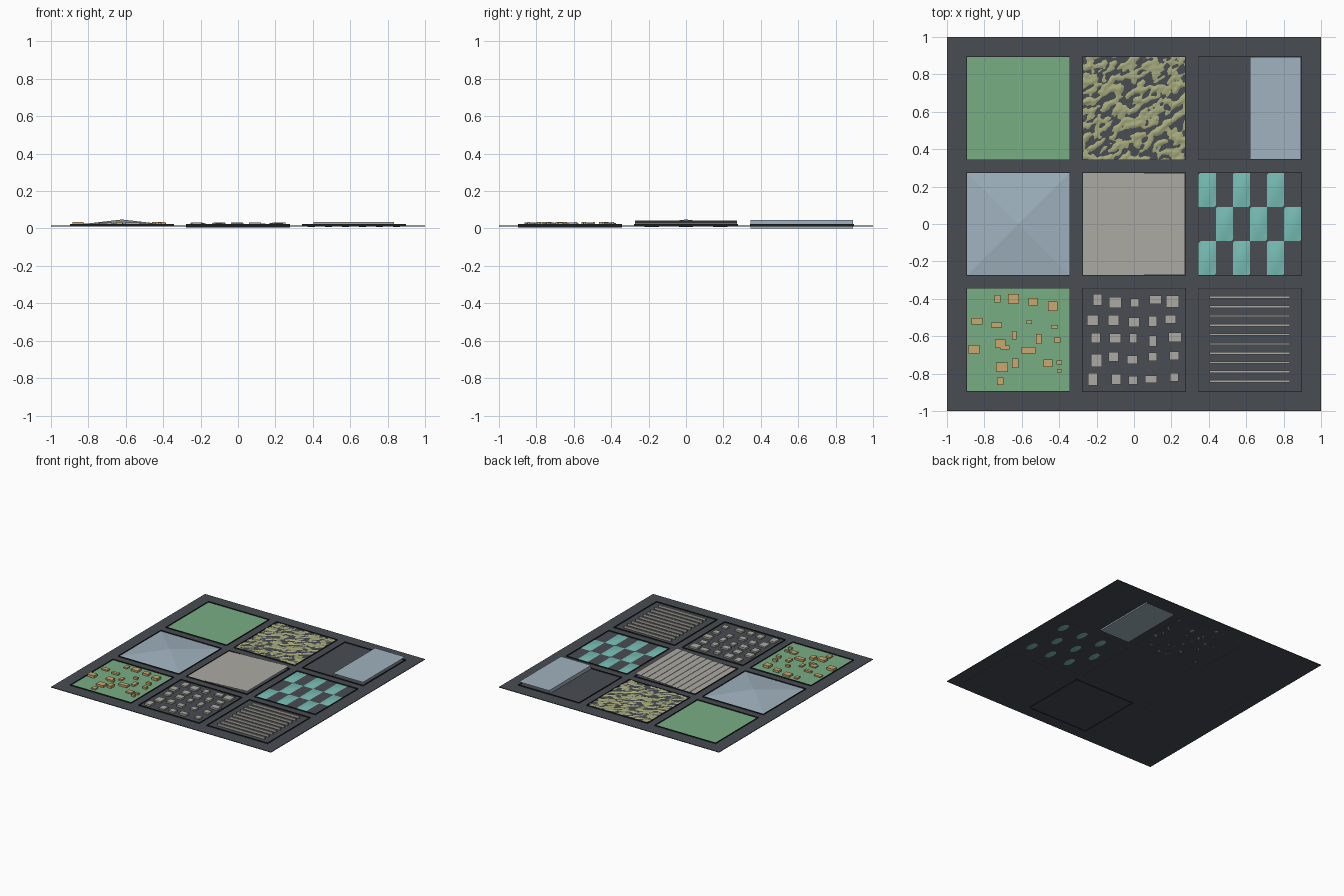
import bpy, bmesh, math
from mathutils import Vector, noise

cube = bpy.data.objects.get("Cube")
if cube:
    bpy.data.objects.remove(cube, do_unlink=True)


def material(name, r, g, b):
    lin = [((c / 255 + 0.055) / 1.055) ** 2.4 for c in (r, g, b)] + [1.0]
    m = bpy.data.materials.new(name)
    m.use_nodes = True
    m.diffuse_color = lin
    m.node_tree.nodes["Principled BSDF"].inputs["Base Color"].default_value = lin
    return m


slate = material("slate", 72, 76, 82)
charcoal = material("charcoal", 40, 42, 46)
blue = material("pale_blue", 160, 178, 191)
grey = material("warm_grey", 172, 170, 163)
teal = material("teal", 120, 190, 182)
olive = material("olive", 166, 170, 124)
sand = material("sand", 202, 170, 110)
green = material("green", 120, 174, 132)

TOP, BOTTOM = 0.016, 0.011      # ground slab
PITCH, HALF = 0.62, 0.274       # tile spacing and half size


def finish(name, bm, mat, smooth=False):
    me = bpy.data.meshes.new(name)
    bm.to_mesh(me)
    bm.free()
    me.materials.append(mat)
    if smooth:
        me.shade_smooth()
    ob = bpy.data.objects.new(name, me)
    bpy.context.collection.objects.link(ob)
    return ob


def add_box(bm, x, y, w, d, z0, z1):
    vs = bmesh.ops.create_cube(bm, size=1)["verts"]
    bmesh.ops.scale(bm, vec=(w, d, z1 - z0), verts=vs)
    bmesh.ops.translate(bm, vec=(x, y, (z0 + z1) / 2), verts=vs)


def boxes(name, items, mat):
    """items: (x, y, width, depth, bottom, top)"""
    bm = bmesh.new()
    for it in items:
        add_box(bm, *it)
    return finish(name, bm, mat)


def strip(name, profile, cy, mat):
    """Sheet with an x-z profile, stretched along y over one tile."""
    bm = bmesh.new()
    rows = [[bm.verts.new((x, cy + s * HALF, z)) for s in (-1, 1)] for x, z in profile]
    for a, b in zip(rows, rows[1:]):
        bm.faces.new((a[0], b[0], b[1], a[1]))
    return finish(name, bm, mat)


def height_sheet(name, cx, cy, n, func, mat, smooth):
    """Grid sheet whose height is func(u, v), with u and v from 0 to 1."""
    bm = bmesh.new()
    bmesh.ops.create_grid(bm, x_segments=n, y_segments=n, size=HALF)
    for v in bm.verts:
        v.co.z = func(v.co.x / HALF / 2 + 0.5, v.co.y / HALF / 2 + 0.5)
        v.co.x += cx
        v.co.y += cy
    return finish(name, bm, mat, smooth)


# Ground slab
boxes("ground_slab", [(0, 0, 2, 2, BOTTOM, TOP)], slate)

# Thin border walls around every tile
T = 0.003
for i, col in enumerate(("left", "middle", "right")):
    for j, row in enumerate(("front", "centre", "back")):
        cx, cy = (i - 1) * PITCH, (j - 1) * PITCH
        z0 = 0.006 if (i, j) == (1, 0) else BOTTOM
        z1, e = 0.024, HALF + T / 2
        walls = [(cx, cy + s * e, 2 * e + T, T, z0, z1) for s in (-1, 1)]
        walls += [(cx + s * e, cy, T, 2 * e - T, z0, z1) for s in (-1, 1)]
        boxes(f"border_{row}_{col}", walls, charcoal)

# Flat green floors
for name, cy in (("flat_floor", PITCH), ("obstacle_floor", -PITCH)):
    height_sheet(name, -PITCH, cy, 1, lambda u, v: TOP + 0.0004, green, False)

# Rough ground: stretched diagonal noise
def rough(u, v):
    a, b = u + 0.7 * v, v - 0.7 * u
    n = noise.noise(Vector((a * 8, b * 15, 3.1)))
    n += 0.5 * noise.noise(Vector((a * 17, b * 30, 7.7)))
    return TOP + 0.0008 + 0.010 * max(-0.8, min(0.9, n))

height_sheet("rough_ground", 0, PITCH, 72, rough, olive, True)

# Wave ground: product of sines
height_sheet("wave_ground", PITCH, 0, 60,
             lambda u, v: TOP + 0.0085 * math.sin(6 * math.pi * u) * math.sin(3 * math.pi * v),
             teal, True)

# Single tall step: low half under the slab, high half above it
strip("tall_step", [(PITCH - HALF, 0), (PITCH, 0), (PITCH, 0.046), (PITCH + HALF, 0.046)],
      PITCH, blue)

# Stairs rising towards +x
STEPS = 10
stairs = []
for k in range(STEPS):
    z = 0.018 + 0.024 * k / (STEPS - 1)
    stairs += [(-HALF + 2 * HALF * (k + q) / STEPS, z) for q in (0, 1)]
strip("stairs", stairs, 0, grey)

# Low pyramid
bm = bmesh.new()
apex = bm.verts.new((-PITCH, 0, 0.048))
base = [bm.verts.new((-PITCH + sx * HALF, sy * HALF, TOP + 0.0006))
        for sx, sy in ((-1, -1), (1, -1), (1, 1), (-1, 1))]
for k in range(4):
    bm.faces.new((base[k], base[(k + 1) % 4], apex))
finish("pyramid_slope", bm, blue)

# Scattered sand blocks: x, y, width, depth
blocks = [
    (-.73, -.40, .03, .04), (-.645, -.40, .06, .05), (-.54, -.415, .05, .04),
    (-.435, -.44, .05, .05), (-.84, -.52, .06, .035), (-.735, -.54, .06, .025),
    (-.56, -.525, .03, .02), (-.425, -.55, .035, .02), (-.64, -.595, .025, .045),
    (-.51, -.615, .03, .055), (-.41, -.62, .035, .025), (-.855, -.67, .06, .045),
    (-.715, -.64, .055, .045), (-.69, -.66, .05, .02), (-.565, -.675, .075, .035),
    (-.635, -.745, .035, .05), (-.46, -.745, .05, .04), (-.40, -.74, .03, .02),
    (-.705, -.765, .065, .05), (-.40, -.785, .025, .02), (-.715, -.84, .035, .04)]
boxes("obstacle_blocks",
      [(*b, BOTTOM + 0.002, 0.027 + 0.003 * (k % 4)) for k, b in enumerate(blocks)], sand)

# Stepping stones: x, y, width, depth
stones = [
    (-.195, -.405, .05, .06), (-.10, -.42, .065, .06), (.005, -.42, .045, .045),
    (.115, -.405, .065, .045), (.205, -.415, .07, .065),
    (-.22, -.515, .06, .055), (-.11, -.515, .06, .055), (0, -.525, .06, .05),
    (.10, -.52, .045, .055), (.195, -.51, .06, .045),
    (-.205, -.61, .05, .055), (-.10, -.61, .06, .05), (-.005, -.61, .04, .05),
    (.10, -.625, .04, .06), (.22, -.605, .07, .05),
    (-.20, -.73, .06, .07), (-.11, -.71, .055, .05), (-.01, -.725, .055, .045),
    (.10, -.71, .045, .045), (.215, -.705, .05, .045),
    (-.22, -.83, .05, .065), (-.095, -.83, .05, .055), (-.005, -.835, .05, .045),
    (.09, -.83, .065, .04), (.215, -.82, .045, .045)]
boxes("stepping_stones",
      [(*s, BOTTOM + 0.002, 0.027 + 0.002 * (k % 3)) for k, s in enumerate(stones)], grey)

# Parallel rails
boxes("rails", [(PITCH, -0.392 - 0.0498 * k, 0.43, 0.012, BOTTOM + 0.002, 0.034)
                for k in range(10)], grey)
